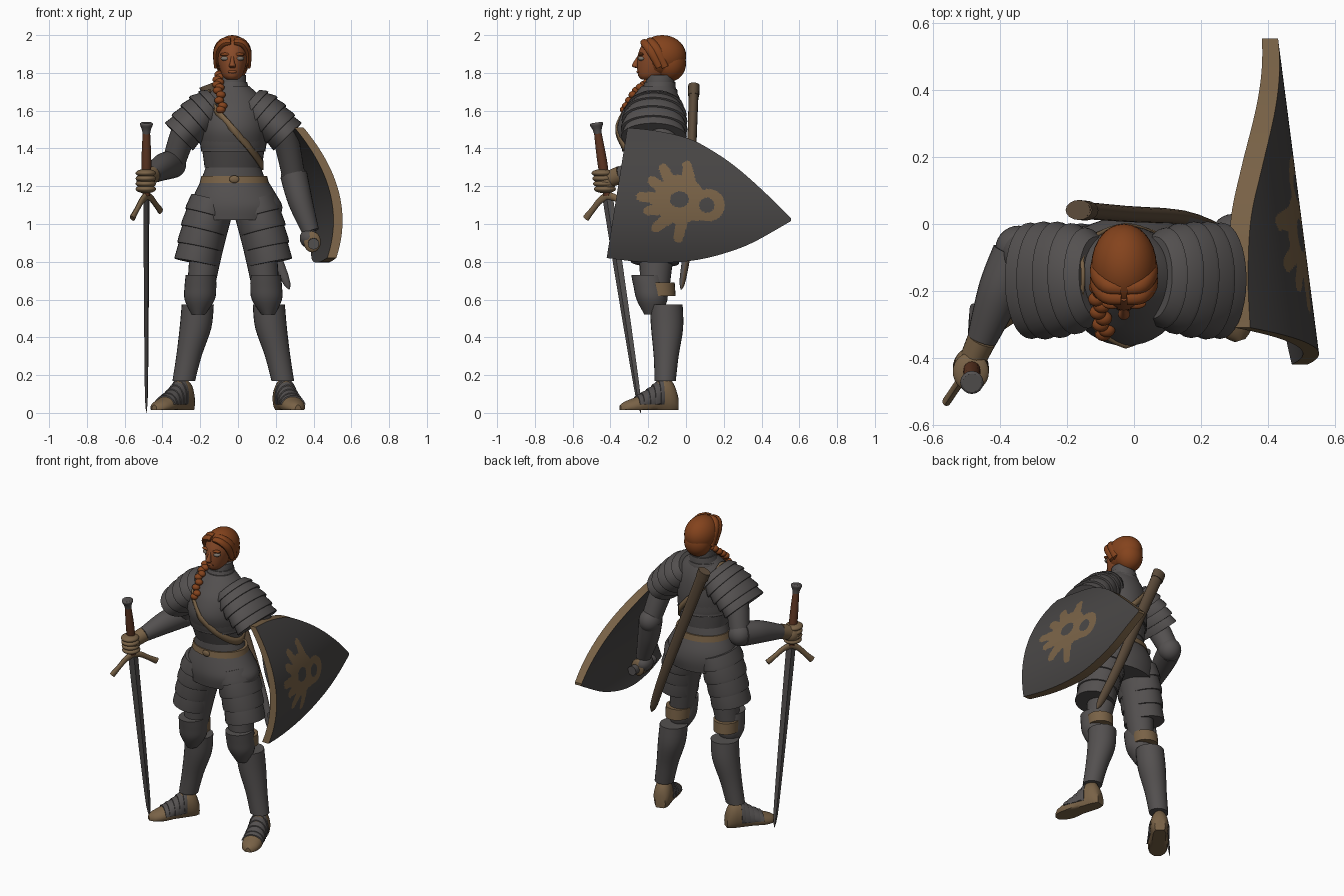
import bpy, bmesh, math
from mathutils import Vector as V

if "Cube" in bpy.data.objects:
    bpy.data.objects.remove(bpy.data.objects["Cube"])

CX = -0.025  # body symmetry line


def material(name, r, g, b):
    m = bpy.data.materials.new(name)
    m.diffuse_color = (r, g, b, 1)
    m.use_nodes = True
    m.node_tree.nodes["Principled BSDF"].inputs["Base Color"].default_value = m.diffuse_color
    return m


STEEL = material("armour steel", .088, .081, .08)
DARK = material("shield paint", .064, .06, .059)
TAN = material("tan leather", .19, .122, .062)
BROWN = material("scabbard brown", .105, .07, .042)
HAIR = material("red hair", .23, .056, .012)
SKIN = material("skin", .25, .07, .022)
EYE = material("pale eyes", .2, .17, .14)
GRIP = material("grip leather", .11, .036, .016)


def finish(name, bm, mats):
    bmesh.ops.recalc_face_normals(bm, faces=bm.faces)
    me = bpy.data.meshes.new(name)
    bm.to_mesh(me)
    bm.free()
    for m in (mats if isinstance(mats, (list, tuple)) else [mats]):
        me.materials.append(m)
    ob = bpy.data.objects.new(name, me)
    bpy.context.collection.objects.link(ob)
    return ob


def sample(path, t):
    """Catmull-Rom through rows of (x, y, z, a, b)."""
    k = len(path) - 1
    f = min(max(t, 0), 1) * k
    i = min(int(f), k - 1)
    u = f - i
    p = [path[min(max(j, 0), k)] for j in (i - 1, i, i + 1, i + 2)]
    return [.5 * (2 * q1 + (q2 - q0) * u + (2 * q0 - 5 * q1 + 4 * q2 - q3) * u * u
                  + (3 * q1 - q0 - 3 * q2 + q3) * u ** 3) for q0, q1, q2, q3 in zip(*p)]


def tube(name, path, mat, up=(0, 1, 0), axis=None, lames=0, n=24, steps=12, floor=None, flare=.06):
    """Elliptical loft; with lames it becomes overlapping plates."""
    if lames:
        ts = [x for i in range(lames) for x in ((i / lames + .004, 1 - flare), ((i + .8) / lames, 1 + flare * .6),
                                                ((i + 1) / lames, 1 + flare * .5))]
    else:
        ts = [(i / steps, 1) for i in range(steps + 1)]
    bm = bmesh.new()
    rings = []
    for t, s in ts:
        r = sample(path, t)
        c = V(r[:3])
        T = V(axis) if axis else V(sample(path, t + .1)[:3]) - V(sample(path, t - .1)[:3])
        T.normalize()
        side = T.cross(V(up)).normalized()
        w = side.cross(T)
        ring = []
        for k in range(n):
            a = 2 * math.pi * k / n
            p = c + side * r[3] * s * math.cos(a) + w * r[4] * s * math.sin(a)
            if floor is not None:
                p.z = max(p.z, floor)
            ring.append(bm.verts.new(p))
        rings.append(ring)
    for r0, r1 in zip(rings, rings[1:]):
        for k in range(n):
            bm.faces.new((r0[k], r0[(k + 1) % n], r1[(k + 1) % n], r1[k]))
    bm.faces.new(rings[0])
    bm.faces.new(rings[-1])
    return finish(name, bm, mat)


def ball(name, c, r, mat, cut=None):
    bm = bmesh.new()
    bmesh.ops.create_uvsphere(bm, u_segments=28, v_segments=18, radius=1)
    for v in bm.verts:
        v.co = V((c[0] + v.co.x * r[0], c[1] + v.co.y * r[1], c[2] + v.co.z * r[2]))
    if cut:
        bmesh.ops.delete(bm, geom=[f for f in bm.faces if cut(f.calc_center_median())], context='FACES')
    return finish(name, bm, mat)


UP = (0, 0, 1)
# Torso: breastplate, waist, skirt, belt, neck
torso = [(CX, -.15, 1.73, .085, .085), (CX, -.16, 1.67, .145, .125), (CX, -.175, 1.6, .175, .16),
         (CX, -.185, 1.5, .18, .18), (CX, -.175, 1.4, .17, .165), (CX, -.16, 1.3, .15, .135),
         (CX, -.155, 1.24, .165, .135)]
tube("breastplate", torso[:5] + [(CX, -.172, 1.385, .172, .166)], STEEL, axis=UP, n=40, steps=24)
tube("waist_plates", torso[3:], STEEL, axis=UP, lames=3, n=36, flare=.025)
tube("skirt_plates", [(-.02, -.155, 1.25, .165, .135), (-.015, -.15, 1.16, .215, .165), (-.005, -.15, 1.09, .24, .175),
                      (-.01, -.15, 1.02, .225, .165)], STEEL, axis=UP, n=36)
tube("belt", [(-.02, -.155, 1.255, .174, .145), (-.02, -.155, 1.218, .183, .152)], TAN, axis=UP, n=36, steps=2)
ball("belt_buckle", (-.02, -.308, 1.237), (.026, .01, .02), TAN)
tube("gorget", [(-.03, -.15, 1.69, .115, .11), (-.03, -.14, 1.73, .083, .085), (-.03, -.135, 1.79, .07, .072)],
     STEEL, axis=UP, lames=3, flare=.04)

# Chest strap wrapping the torso diagonally
bm = bmesh.new()
pairs = []
for k in range(48):
    a = 2 * math.pi * k / 48
    z = 1.5 - .19 * math.cos(a)
    j = next(i for i in range(6) if torso[i + 1][2] <= z)
    u = (torso[j][2] - z) / (torso[j][2] - torso[j + 1][2])
    r = [p + (q - p) * u for p, q in zip(torso[j], torso[j + 1])]
    x, y = CX + (r[3] + .008) * math.cos(a), r[1] + (r[4] + .008) * math.sin(a)
    pairs.append([bm.verts.new((x, y, z + h)) for h in (-.024, .024)])
for k in range(48):
    p, q = pairs[k], pairs[(k + 1) % 48]
    bm.faces.new((p[0], q[0], q[1], p[1]))
strap = finish("chest_strap", bm, TAN)
strap.modifiers.new("thickness", 'SOLIDIFY').thickness = .012

# Head
tube("face", [(-.03, -.2, 1.765, .028, .035), (-.03, -.178, 1.785, .052, .075), (-.03, -.157, 1.84, .072, .102),
              (-.03, -.15, 1.9, .08, .104), (-.03, -.14, 1.96, .072, .09)], SKIN, axis=UP, n=32)
tube("nose", [(-.03, -.248, 1.888, .008, .01), (-.03, -.262, 1.86, .011, .014), (-.03, -.27, 1.836, .018, .017),
              (-.03, -.255, 1.826, .012, .01)], SKIN, axis=UP, n=12)
ball("lips", (-.03, -.25, 1.806), (.024, .012, .009), SKIN)
ball("hair_cap", (-.03, -.126, 1.89), (.098, .127, .11), HAIR, cut=lambda c: c.y < -.165 and c.z < 1.945)
ball("hair_back", (-.03, -.085, 1.85), (.085, .085, .095), HAIR)
for s in (-1, 1):
    ball("eye", (-.03 + s * .036, -.234, 1.876), (.026, .02, .013), EYE)
    ball("brow", (-.03 + s * .036, -.238, 1.898), (.03, .016, .009), HAIR)
    ball("ear", (-.03 + s * .083, -.145, 1.86), (.014, .022, .032), SKIN)
    for k in range(2):  # swept hair locks
        tube("hair_lock", [(-.03 + s * .008, -.222 + k * .03, 1.962 + k * .008, .016, .02),
                           (-.03 + s * .052, -.215 + k * .03, 1.955 + k * .008, .02, .024),
                           (-.03 + s * .083, -.18 + k * .03, 1.91 + k * .006, .018, .026),
                           (-.03 + s * .085, -.14 + k * .03, 1.83, .012, .018)], HAIR, n=12)
braid = [(-.09, -.15, 1.8, 0, 0), (-.105, -.2, 1.755, 0, 0), (-.1, -.27, 1.7, 0, 0), (-.085, -.328, 1.605, 0, 0)]
for k in range(12):
    p = sample(braid, k / 11)
    ball("braid_knot", (p[0] + .007 * (-1) ** k, p[1], p[2]), (.025, .022, .02), HAIR)

# Mirrored armour: shoulders, tassets and legs
for s, toe in ((-1, V((-.6, -.8, 0))), (1, V((.3, -.954, 0)))):
    def row(x, y, z, a, b):
        return (CX + s * x, y, z, a, b)
    tube("shoulder_plates", [row(.085, -.16, 1.645, .09, .13), row(.145, -.163, 1.595, .112, .158),
                             row(.22, -.168, 1.53, .108, .17), row(.288, -.17, 1.462, .1, .168)],
         STEEL, lames=5, n=32, flare=.06)
    tube("thigh", [row(.1, -.14, 1.08, .1, .11), row(.14, -.155, .88, .088, .095), row(.175, -.165, .64, .07, .075)], STEEL)
    tube("tasset_plates", [row(.115, -.15, 1.13, .115, .15), row(.145, -.155, 1.02, .12, .15),
                           row(.172, -.16, .91, .118, .135), row(.195, -.165, .795, .116, .125)],
         STEEL, lames=4, n=28, flare=.04)
    tube("knee_guard", [row(.172, -.2, .73, .08, .09), row(.174, -.19, .67, .084, .088),
                        row(.178, -.18, .6, .08, .082), row(.185, -.175, .52, .035, .045)], STEEL, axis=UP)
    tube("knee_strap", [row(.175, -.14, .69, .079, .08), row(.178, -.135, .62, .077, .08)], TAN, axis=UP, steps=2)
    tube("greave", [row(.188, -.105, .575, .085, .087), row(.2, -.1, .45, .084, .085),
                    row(.235, -.105, .3, .067, .066), row(.262, -.11, .17, .06, .056)], STEEL, axis=UP)
    # Shoe and its overlapping steel plates
    ank = V((CX + s * .268, -.11, 0))

    def step(t, w, h, g=0):
        p = ank + toe * t
        return (p.x, p.y, h * .45, w + g, h * .55 + g)
    foot = [(-.065, .032, .1), (-.035, .052, .17), (.02, .056, .185), (.085, .058, .13), (.16, .062, .085),
            (.22, .048, .062), (.25, .016, .042)]
    tube("shoe", [step(*f) for f in foot], TAN, up=UP, axis=toe, floor=.015)
    tube("shoe_plates", [step(*f, .006) for f in foot[2:5]], STEEL, up=UP, axis=-toe, lames=5, floor=.045, flare=.05)

# Sword arm
tube("upper_arm_right", [(-.27, -.15, 1.53, .07, .075), (-.31, -.11, 1.42, .066, .07), (-.345, -.075, 1.31, .06, .06)], STEEL)
ball("elbow_guard_right", (-.345, -.075, 1.315), (.07, .07, .072), STEEL)
tube("forearm_right", [(-.355, -.09, 1.315, .07, .075), (-.4, -.2, 1.3, .067, .07), (-.455, -.345, 1.26, .045, .045)],
     STEEL, up=UP)
tube("cuff_right", [(-.455, -.345, 1.262, .044, .047), (-.48, -.4, 1.24, .04, .045)], TAN, up=UP)


def sword(z):
    return V((-.485, -.475 + (1.535 - z) * .153, z))


for k in range(4):
    ball("sword_finger", sword(1.185 + .028 * k) + V((-.003, -.008, 0)), (.054, .058, .022), TAN)
ball("sword_palm", sword(1.225) + V((-.003, .004, 0)), (.05, .055, .055), TAN)

# Sword
d = V((-.5, -.86, -.13))
flat = (.87, -.5, 0)


def on_sword(z, a, b):
    return (*sword(z), a, b)


tube("blade", [on_sword(1.13, .032, .011), on_sword(.75, .028, .01), on_sword(.35, .022, .009), on_sword(.08, .015, .007),
               on_sword(0, .001, .001)], STEEL, up=flat, n=4)
tube("sword_grip", [on_sword(1.15, .02, .02), on_sword(1.32, .026, .026), on_sword(1.48, .02, .02)], GRIP, n=16)
tube("pommel", [on_sword(1.47, .019, .019), on_sword(1.5, .024, .024), on_sword(1.528, .035, .035),
                on_sword(1.537, .028, .028)], STEEL, n=16)
for s in (-1, 1):
    c = sword(1.15)
    pts = [c + d * s * t + V((0, .15, -1)) * h for t, h in ((0, 0), (.05, .02), (.1, .06), (.15, .1))]
    tube("cross_guard", [(*p, w, .013) for p, w in zip(pts, (.022, .018, .016, .02))], TAN, up=flat, n=12)

# Shield arm
tube("upper_arm_left", [(.23, -.15, 1.53, .07, .075), (.265, -.1, 1.4, .066, .07), (.295, -.05, 1.25, .06, .06)], STEEL)
ball("elbow_guard_left", (.295, -.045, 1.25), (.068, .075, .075), STEEL)
tube("forearm_left", [(.295, -.05, 1.26, .072, .075), (.33, -.075, 1.12, .065, .068), (.385, -.1, .96, .045, .045)], STEEL)
for k in range(4):
    ball("shield_finger", (.393, -.145 + .03 * k, .905), (.045, .019, .055), TAN)
ball("hand_plate_left", (.375, -.1, .925), (.048, .062, .052), STEEL)
tube("shield_grip", [(.4, -.22, .895, .03, .03), (.4, 0, .9, .03, .03)], STEEL, up=UP, n=12)

# Shield: curved panel, steel-dark faces, tan edge, painted emblem by rule
top = [(-.31, 1.51), (-.15, 1.492), (.02, 1.45), (.16, 1.375), (.285, 1.285), (.43, 1.155), (.555, 1.03)]
low = [(-.42, .82), (-.25, .8), (-.08, .797), (.07, .812), (.22, .85), (.36, .905), (.555, 1.015)]
fingers = [((.005, 1.31), (.02, 1.2)), ((-.12, 1.295), (-.06, 1.18)), ((-.18, 1.23), (-.08, 1.15)),
           ((-.24, 1.145), (-.1, 1.13)), ((-.2, 1.07), (-.08, 1.09)), ((-.16, .98), (-.06, 1.06)),
           ((-.04, .925), (-.01, 1.08)), ((.15, 1.15), (.04, 1.15)), ((.1, 1.04), (.0, 1.06))]


def emblem(y, z):
    p = V((y, z))
    if V(((y + .035) / .05, (z - 1.13) / .042)).length < 1 or (p - V((.11, 1.1))).length < .04:
        return False
    if (p - V((-.035, 1.13))).length < .13 or (p - V((.12, 1.1))).length < .085:
        return True
    for a, b in fingers:
        a, b = V(a), V(b)
        t = min(max((p - a).dot(b - a) / (b - a).length_squared, 0), 1)
        if (p - a - (b - a) * t).length < .024 + .016 * t:
            return True
    return False


NU, NV = 150, 110
bm = bmesh.new()
sides = []
for back in (0, 1):
    grid = []
    for i in range(NU + 1):
        t, b = sample(top, i / NU), sample(low, i / NU)
        col = []
        for j in range(NV + 1):
            y, z = (q + (p - q) * j / NV for p, q in zip(t, b))
            x = .555 - .85 * (z - 1.03) ** 2 - .13 * (y + .4) - back * (.048 + .014 * math.sin(math.pi * i / NU))
            col.append(bm.verts.new((x, y, z)))
        grid.append(col)
    sides.append(grid)
    for i in range(NU):
        for j in range(NV):
            f = bm.faces.new((grid[i][j], grid[i + 1][j], grid[i + 1][j + 1], grid[i][j + 1]))
            c = f.calc_center_median()
            f.material_index = 1 if not back and emblem(c.y, c.z) else 0
border = ([(i, 0) for i in range(NU)] + [(NU, j) for j in range(NV)] + [(i, NV) for i in range(NU, 0, -1)]
          + [(0, j) for j in range(NV, 0, -1)])
for (i, j), (k, l) in zip(border, border[1:] + border[:1]):
    f = bm.faces.new((sides[0][i][j], sides[0][k][l], sides[1][k][l], sides[1][i][j]))
    f.material_index = 1
finish("shield", bm, [DARK, TAN])

# Scabbard across the back, steel on its inner face
scabbard = tube("scabbard", [(-.165, .042, 1.735, .037, .026), (-.02, .03, 1.38, .034, .024), (.14, .02, .98, .03, .022),
                             (.245, -.015, .72, .024, .018), (.272, -.025, .655, .004, .004)], [BROWN, STEEL], n=16)
for f in scabbard.data.polygons:
    f.material_index = 1 if f.normal.y < -.25 and f.center.z < 1 else 0
tube("scabbard_mouth", [(-.165, .042, 1.735, .042, .03), (-.145, .04, 1.68, .041, .03)], BROWN, n=16, steps=2)

# Smooth shading with sharp plate edges
for ob in bpy.data.objects:
    ob.select_set(True)
bpy.context.view_layer.objects.active = bpy.data.objects["shield"]
bpy.ops.object.shade_smooth_by_angle(angle=math.radians(35))
